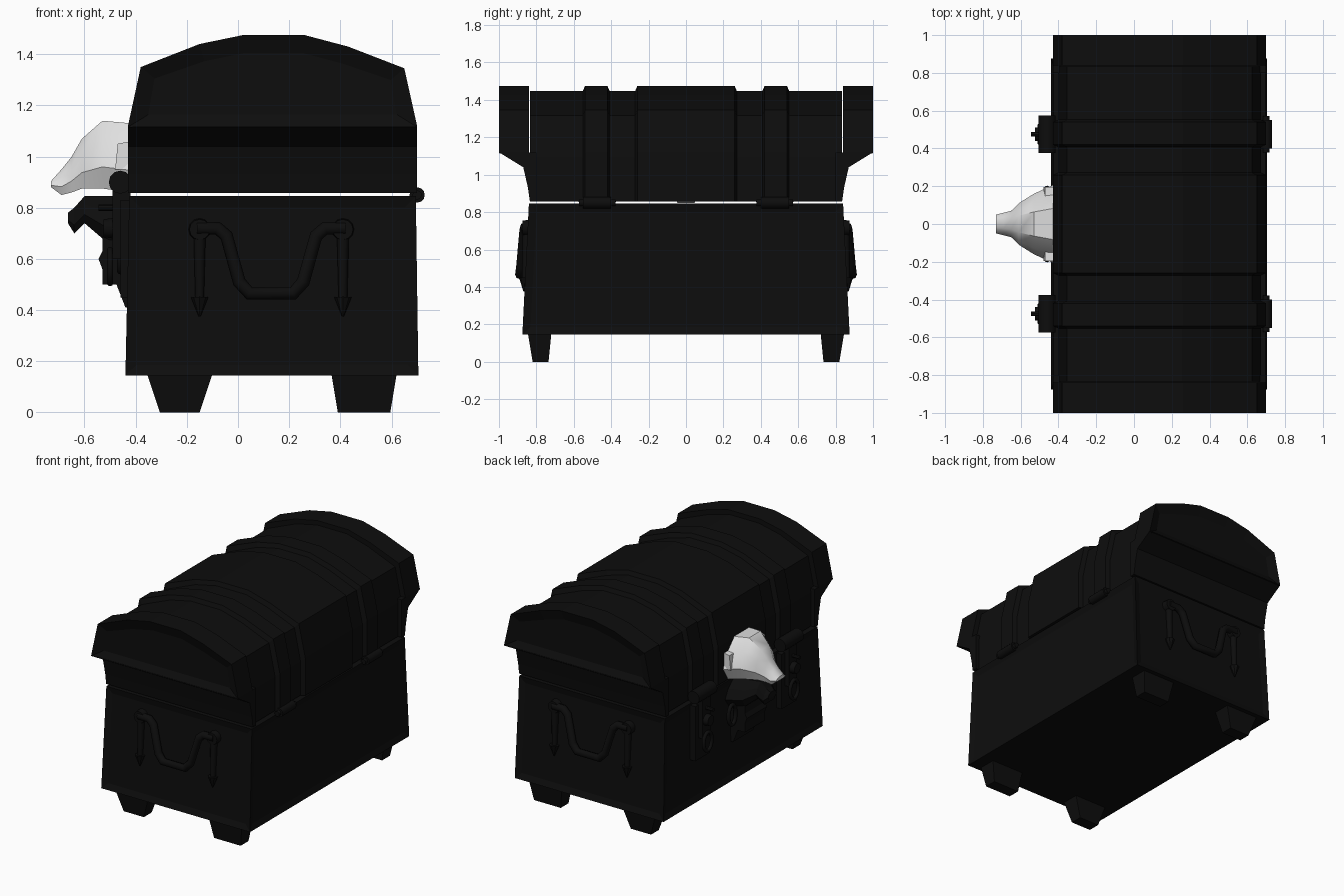
import bpy, bmesh, math
from mathutils import Matrix, Vector

cube = bpy.data.objects.get("Cube")
if cube:
    bpy.data.objects.remove(cube, do_unlink=True)


def material(name, rgb):
    m = bpy.data.materials.new(name)
    m.use_nodes = True
    m.diffuse_color = (*rgb, 1)
    m.node_tree.nodes["Principled BSDF"].inputs["Base Color"].default_value = (*rgb, 1)
    return m


BLACK = material("black", (0.004, 0.004, 0.004))
BONE = material("bone", (0.75, 0.75, 0.75))


def finish(name, bm, mat=BLACK, smooth=None):
    bmesh.ops.recalc_face_normals(bm, faces=bm.faces)
    me = bpy.data.meshes.new(name)
    bm.to_mesh(me)
    bm.free()
    ob = bpy.data.objects.new(name, me)
    me.materials.append(mat)
    bpy.context.collection.objects.link(ob)
    if smooth:
        bpy.ops.object.select_all(action='DESELECT')
        ob.select_set(True)
        bpy.context.view_layer.objects.active = ob
        bpy.ops.object.shade_smooth_by_angle(angle=math.radians(smooth))
    return ob


def loft(rings):
    """Skin a list of equal-length point rings and cap both ends."""
    bm = bmesh.new()
    loops = [[bm.verts.new(p) for p in r] for r in rings]
    n = len(loops[0])
    for a, b in zip(loops, loops[1:]):
        for i in range(n):
            j = (i + 1) % n
            bm.faces.new((a[i], a[j], b[j], b[i]))
    caps = [bm.faces.new(loops[0]), bm.faces.new(loops[-1])]
    return bm, caps


def rect(x0, x1, y0, y1, z):
    return [(x0, y0, z), (x1, y0, z), (x1, y1, z), (x0, y1, z)]


def box(name, x0, x1, y0, y1, z0, z1):
    return finish(name, loft([rect(x0, x1, y0, y1, z0), rect(x0, x1, y0, y1, z1)])[0])


def rod(name, a, b, r0, r1, sides=12):
    a, b = Vector(a), Vector(b)
    bm = bmesh.new()
    rot = (b - a).to_track_quat('Z', 'Y').to_matrix().to_4x4()
    bmesh.ops.create_cone(bm, cap_ends=True, segments=sides, radius1=r0, radius2=r1,
                          depth=(b - a).length, matrix=Matrix.Translation((a + b) / 2) @ rot)
    return finish(name, bm, smooth=40)


def tube(name, pts, r, closed=False):
    cu = bpy.data.curves.new(name, 'CURVE')
    cu.dimensions = '3D'
    cu.bevel_depth, cu.bevel_resolution, cu.use_fill_caps = r, 2, True
    sp = cu.splines.new('POLY')
    sp.points.add(len(pts) - 1)
    for p, co in zip(sp.points, pts):
        p.co = (*co, 1)
    sp.use_cyclic_u = closed
    cu.materials.append(BLACK)
    bpy.context.collection.objects.link(bpy.data.objects.new(name, cu))


# Chest body with recessed panels on its four sides
bm, _ = loft([rect(-.44, .705, -.875, .875, .145), rect(-.425, .695, -.84, .84, .845)])
bmesh.ops.recalc_face_normals(bm, faces=bm.faces)
sides = [f for f in bm.faces if abs(f.normal.z) < .5]
bmesh.ops.inset_individual(bm, faces=sides, thickness=.06, depth=-.012)
finish("chest_body", bm)

# Tapered feet
for sy, end in ((-1, "front"), (1, "back")):
    for side, top, low in (("right", (-.355, -.10), (-.305, -.15)), ("left", (.365, .62), (.39, .595))):
        finish(f"{end}_{side}_foot", loft([
            rect(*low, sy * .735, sy * .82, 0),
            rect(*top, sy * .72, sy * .845, .15)])[0])

# Domed lid: core, raised bands and flared ends share one arch
ARCH = [(-.43, 1.12), (-.38, 1.35), (-.15, 1.44), (.02, 1.475),
        (.26, 1.475), (.43, 1.43), (.65, 1.345), (.70, 1.12)]


def arch(y, inset=0, base=.858):
    s = 1 - inset / .57
    mid = .135
    return ([(mid + (-.43 - mid) * s, y, base)]
            + [(mid + (x - mid) * s, y, z - inset) for x, z in ARCH]
            + [(mid + (.70 - mid) * s, y, base)])


finish("lid_core", loft([arch(-.835, .028), arch(.835, .028)])[0])
for name, y0, y1 in (("center", -.26, .26), ("front", -.54, -.42), ("back", .42, .54)):
    finish(f"lid_{name}_band", loft([arch(y0 - .012, .028), arch(y0), arch(y1), arch(y1 + .012, .028)])[0])

for sy, end in ((-1, "front"), (1, "back")):
    bm, caps = loft([arch(sy * .84, base=1.115), arch(sy, base=1.115)])
    bmesh.ops.recalc_face_normals(bm, faces=bm.faces)
    bmesh.ops.inset_individual(bm, faces=[caps[1]], thickness=.07, depth=-.025)
    finish(f"lid_{end}_rim", bm)
    flare = [(.80, .858), (.835, .858), (.845, .93), (.87, 1.04), (1, 1.12), (.80, 1.12)]
    finish(f"lid_{end}_flare", loft([[(x, sy * y, z) for y, z in flare] for x in (-.43, .70)])[0])

    # Swinging handle with arrow-shaped mounts
    half = [(.29, .86, .72), (.21, .862, .72), (.175, .866, .69), (.125, .882, .51), (.085, .888, .465)]
    path = [(.13 - x, sy * y, z) for x, y, z in half] + [(.13 + x, sy * y, z) for x, y, z in reversed(half)]
    tube(f"{end}_handle", path, .026)
    for x, side in ((-.15, "right"), (.41, "left")):
        rod(f"{end}_{side}_handle_post", (x, sy * .82, .715), (x, sy * .875, .715), .045, .04)
        rod(f"{end}_{side}_mount_stem", (x, sy * .85, .72), (x, sy * .86, .45), .024, .017)
        rod(f"{end}_{side}_mount_tip", (x, sy * .86, .45), (x, sy * .865, .375), .034, .004, 8)

    # Hinge on the long rear side
    c = sy * .475
    rod(f"{end}_hinge", (.70, c - .075, .85), (.70, c + .075, .85), .03, .03)
    rod(f"{end}_hinge_pin", (.70, c - .097, .85), (.70, c + .097, .85), .018, .018)

    # Clasp: barrel, hasp, staple plate and ring
    rod(f"{end}_clasp_barrel", (-.46, c - .1, .90), (-.46, c + .1, .90), .045, .045)
    box(f"{end}_clasp_hasp", -.49, -.42, c - .045, c + .045, .60, .90)
    box(f"{end}_clasp_plate", -.46, -.42, c - .08, c + .08, .45, .83)
    rod(f"{end}_clasp_pin", (-.42, c, .80), (-.545, c, .80), .012, .012, 8)
    rod(f"{end}_clasp_knob", (-.45, c, .72), (-.525, c, .72), .045, .035)
    ring = [(-.50, c + .045 * math.cos(t), .57 + .065 * math.sin(t))
            for t in (i * math.tau / 16 for i in range(16))]
    tube(f"{end}_clasp_ring", ring, .012, True)


# Beast skull above the lock: long snout, wide cheeks
def section(x, hw, z0, z1):
    half = [(.75, 0), (1, .32), (.8, .68), (.4, 1)]
    pts = half + [(-w, h) for w, h in reversed(half)]
    return [(x, w * hw, z0 + h * (z1 - z0)) for w, h in pts]


finish("skull", loft([section(*s) for s in (
    (-.42, .21, .86, 1.13), (-.53, .16, .875, 1.14), (-.61, .11, .875, 1.07),
    (-.65, .07, .86, 1.0), (-.69, .06, .85, .95), (-.73, .05, .88, .905))])[0], BONE, 35)
for sy, side in ((-1, "front"), (1, "back")):
    finish(f"skull_{side}_cheek", loft([
        [(x, sy * y, z) for x, z in ((-.48, .95), (-.42, .95), (-.42, 1.06), (-.47, 1.05))]
        for y in (.10, .195)])[0], BONE)

# Lower jaw and lock plate
finish("jaw", loft([section(*s) for s in (
    (-.42, .17, .66, .845), (-.53, .14, .68, .845), (-.60, .09, .74, .845),
    (-.64, .07, .70, .80), (-.665, .05, .74, .78))])[0])
lock = [(-.42, .72), (-.53, .72), (-.53, .63), (-.545, .60), (-.53, .56),
        (-.53, .50), (-.475, .50), (-.44, .41), (-.42, .41)]
finish("lock", loft([[(x, y, z) for x, z in lock] for y in (-.11, .11)])[0])
for y, side in ((-.15, "front"), (.15, "back")):
    tube(f"lock_{side}_ring", [(-.46, y + .04 * math.cos(i * math.tau / 14), .62 + .07 * math.sin(i * math.tau / 14))
                               for i in range(14)], .013, True)
